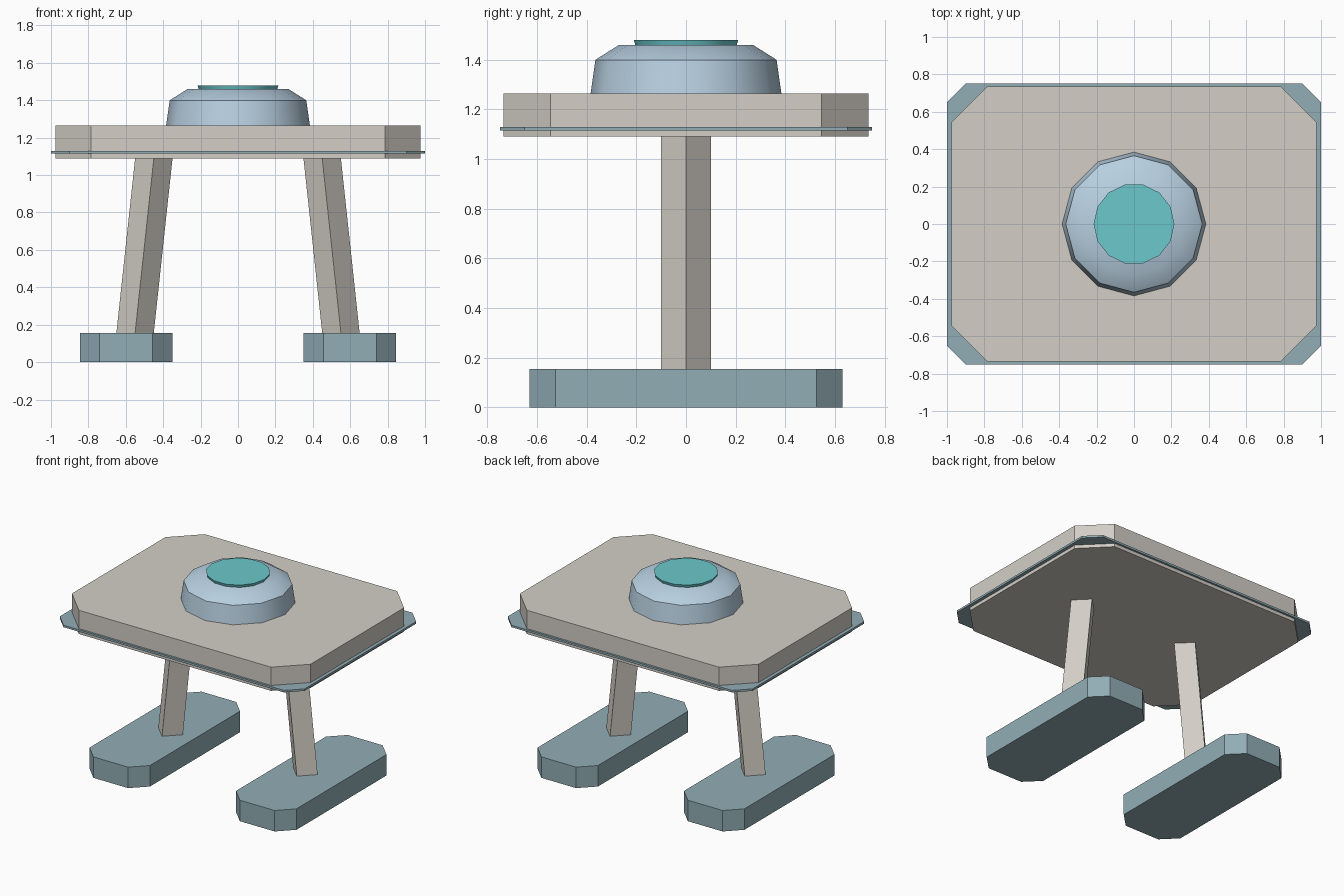
import bpy
import bmesh
from math import cos, sin, pi, radians

cube = bpy.data.objects.get("Cube")
if cube:
    bpy.data.objects.remove(cube, do_unlink=True)


def linear(c):
    c /= 255
    return c / 12.92 if c <= 0.04045 else ((c + 0.055) / 1.055) ** 2.4


def material(name, *rgb):
    mat = bpy.data.materials.new(name)
    mat.use_nodes = True
    colour = [linear(c) for c in rgb] + [1]
    mat.diffuse_color = colour
    mat.node_tree.nodes["Principled BSDF"].inputs["Base Color"].default_value = colour
    return mat


stone = material("warm_grey", 211, 206, 198)
slate = material("slate_blue", 146, 174, 182)
sky = material("pale_blue", 184, 208, 225)
teal = material("teal", 108, 200, 204)


def loft(name, rings, mat, smooth=False):
    """Skin a stack of matching rings and cap both ends."""
    bm = bmesh.new()
    loops = [[bm.verts.new(p) for p in ring] for ring in rings]
    n = len(loops[0])
    for low, high in zip(loops, loops[1:]):
        for i in range(n):
            j = (i + 1) % n
            bm.faces.new((low[i], low[j], high[j], high[i]))
    bm.faces.new(loops[0][::-1])
    bm.faces.new(loops[-1])
    bmesh.ops.recalc_face_normals(bm, faces=bm.faces)
    mesh = bpy.data.meshes.new(name)
    bm.to_mesh(mesh)
    bm.free()
    mesh.materials.append(mat)
    obj = bpy.data.objects.new(name, mesh)
    bpy.context.collection.objects.link(obj)
    if smooth:
        bpy.ops.object.select_all(action="DESELECT")
        obj.select_set(True)
        bpy.context.view_layer.objects.active = obj
        bpy.ops.object.shade_smooth_by_angle(angle=radians(35))
    return obj


def circle(n, r, z, x=0):
    return [(x + r * cos(2 * pi * i / n), r * sin(2 * pi * i / n), z) for i in range(n)]


def slab(name, cx, hx, hy, cut, z0, z1, mat):
    """Rectangular slab with clipped corners."""
    a, b = hx - cut, hy - cut
    outline = [(hx, -b), (hx, b), (a, hy), (-a, hy),
               (-hx, b), (-hx, -b), (-a, -hy), (a, -hy)]
    loft(name, [[(cx + x, y, z) for x, y in outline] for z in (z0, z1)], mat)


# Deck and the thin trim plate around it
slab("deck", 0, 0.975, 0.735, 0.19, 1.09, 1.265, stone)
slab("trim_plate", 0, 1.0, 0.75, 0.1, 1.115, 1.13, slate)

# Dome with its cap
loft("dome", [circle(12, r, z) for r, z in
              ((0.385, 1.26), (0.365, 1.4), (0.27, 1.46))], sky, True)
loft("dome_cap", [circle(14, 0.208, 1.455), circle(14, 0.216, 1.48)], teal, True)

# Leaning diamond legs on long feet
for side, s in (("left", 1), ("right", -1)):
    slab(side + "_foot", s * 0.598, 0.247, 0.63, 0.105, 0, 0.155, slate)
    loft(side + "_leg", [circle(4, 0.1, 0.14, s * 0.552),
                         circle(4, 0.1, 1.1, s * 0.449)], stone)
